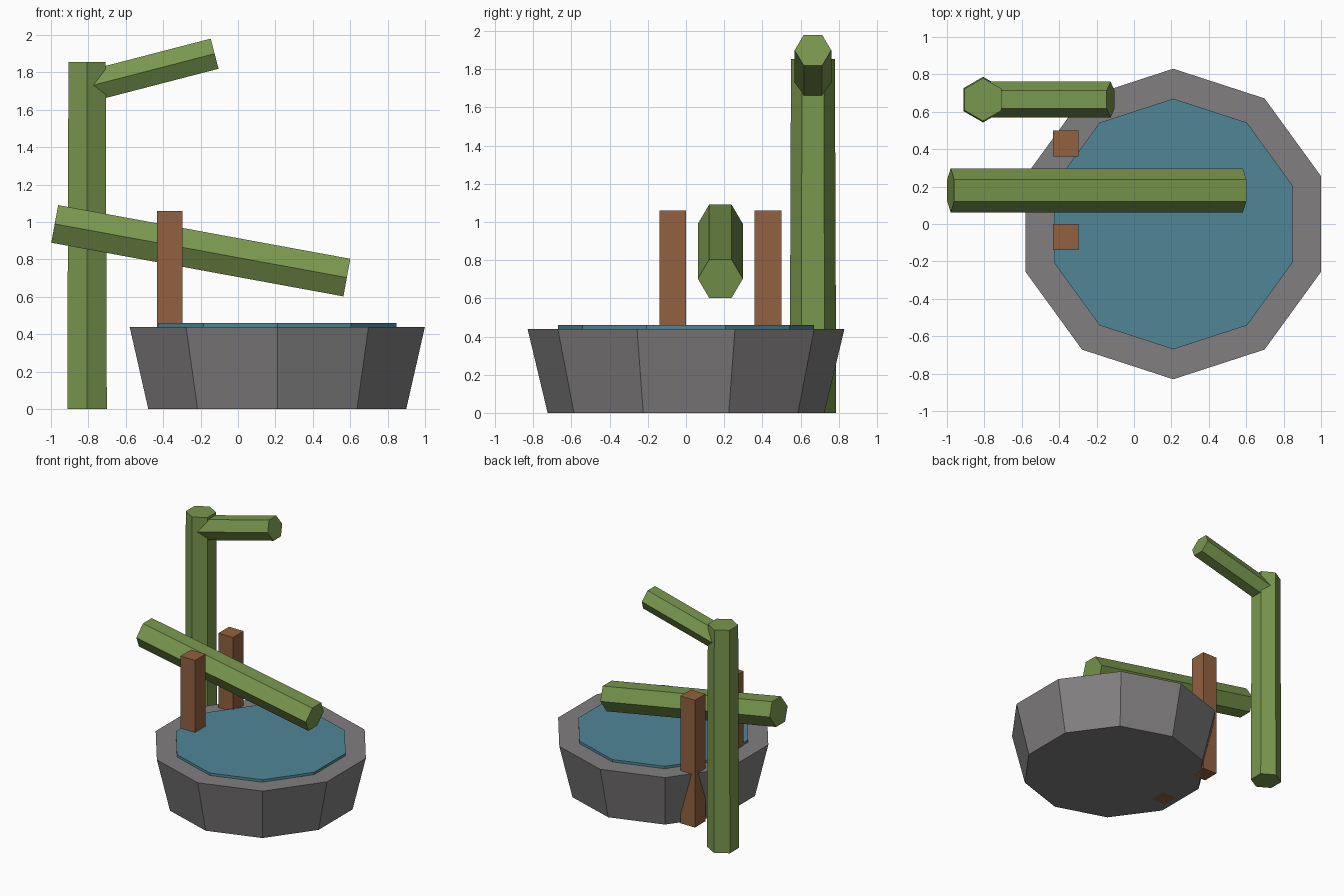
import bpy
import bmesh
from math import cos, sin, tau
from mathutils import Vector

cube = bpy.data.objects.get("Cube")
if cube:
    bpy.data.objects.remove(cube, do_unlink=True)


def material(name, r, g, b):
    m = bpy.data.materials.new(name)
    m.use_nodes = True
    m.diffuse_color = (r, g, b, 1)
    shader = next(n for n in m.node_tree.nodes if n.type == "BSDF_PRINCIPLED")
    shader.inputs["Base Color"].default_value = (r, g, b, 1)
    return m


green = material("bamboo green", 0.19, 0.31, 0.075)
wood = material("brown wood", 0.29, 0.12, 0.05)
stone = material("grey stone", 0.22, 0.21, 0.215)
blue = material("water blue", 0.08, 0.24, 0.31)


def add_object(name, bm, mat):
    bmesh.ops.recalc_face_normals(bm, faces=bm.faces[:])
    mesh = bpy.data.meshes.new(name)
    bm.to_mesh(mesh)
    bm.free()
    mesh.materials.append(mat)
    obj = bpy.data.objects.new(name, mesh)
    bpy.context.collection.objects.link(obj)
    return obj


def prism(name, start, end, r_start, r_end, sides, mat):
    """Capped prism between two points, with one corner turned to +y."""
    start, end = Vector(start), Vector(end)
    u = Vector((0, 1, 0))
    v = (end - start).normalized().cross(u)
    bm = bmesh.new()
    rings = []
    for centre, r in ((start, r_start), (end, r_end)):
        angles = [tau * i / sides for i in range(sides)]
        rings.append([bm.verts.new(centre + r * (u * cos(a) + v * sin(a))) for a in angles])
    low, high = rings
    bm.faces.new(low)
    bm.faces.new(high)
    for i in range(sides):
        j = (i + 1) % sides
        bm.faces.new((low[i], low[j], high[j], high[i]))
    return add_object(name, bm, mat)


def box(name, centre, size, mat):
    bm = bmesh.new()
    bmesh.ops.create_cube(bm, size=1)
    for v in bm.verts:
        v.co = Vector(centre) + v.co * Vector(size)
    return add_object(name, bm, mat)


# Stone basin with a raised sheet of water
prism("basin", (0.21, 0, 0), (0.21, 0, 0.44), 0.725, 0.83, 10, stone)
prism("water", (0.21, 0, 0.43), (0.21, 0, 0.46), 0.67, 0.67, 10, blue)

# Posts on either side of the tipping tube
for side, y in (("front", -0.07), ("back", 0.43)):
    box(side + "_post", (-0.365, y, 0.53), (0.135, 0.14, 1.06), wood)

# Bamboo tubes
prism("tipping_tube", (-0.98, 0.18, 0.99), (0.582, 0.18, 0.703), 0.118, 0.118, 6, green)
prism("upright_tube", (-0.807, 0.665, 0), (-0.807, 0.665, 1.855), 0.122, 0.115, 6, green)
prism("spout", (-0.8, 0.665, 1.725), (-0.125, 0.665, 1.9), 0.096, 0.096, 6, green)
